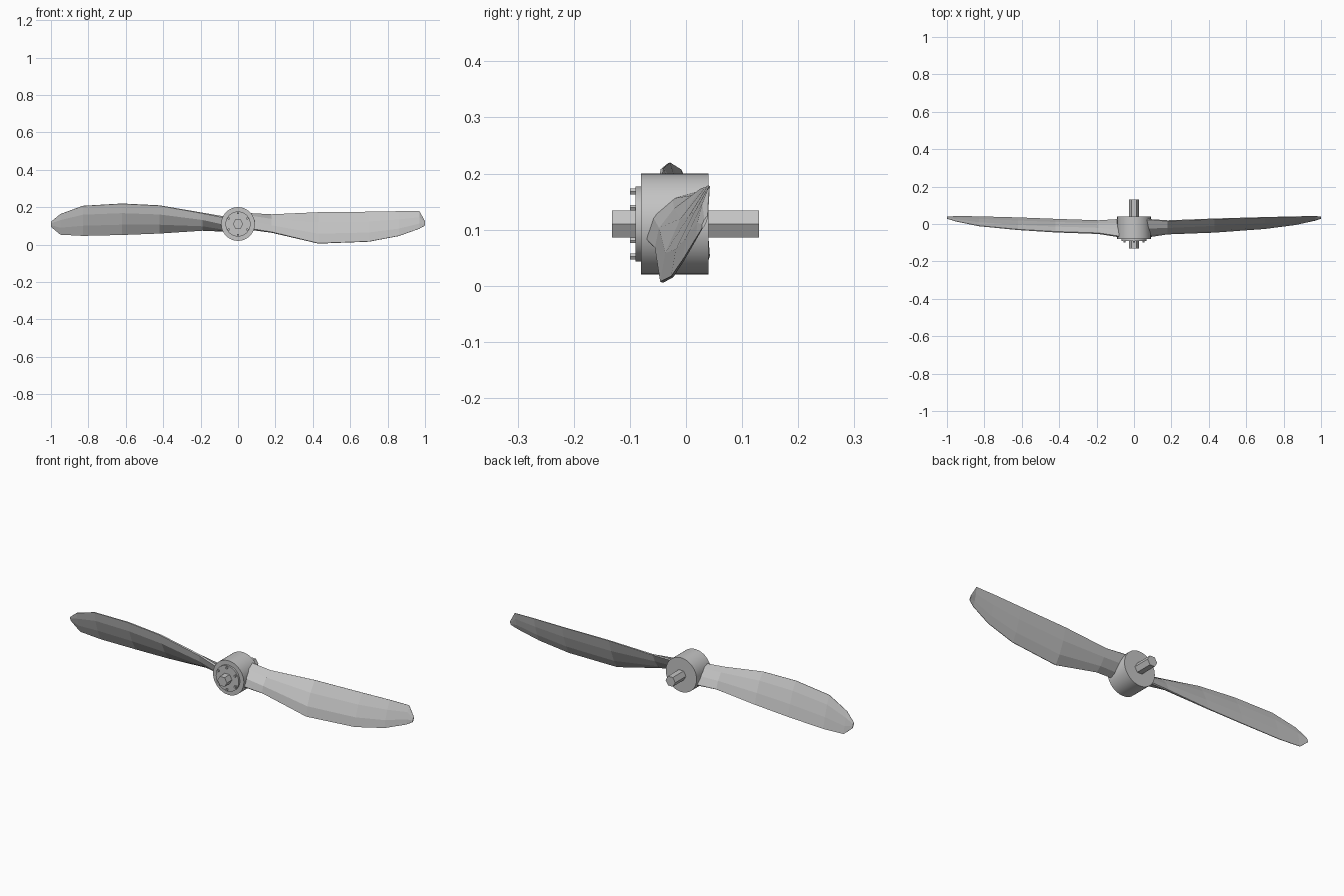
import bpy
import bmesh
import math
from mathutils import Vector, Matrix

cube = bpy.data.objects.get("Cube")
if cube:
    bpy.data.objects.remove(cube, do_unlink=True)

AXIS_Z = 0.11

metal = bpy.data.materials.new("grey metal")
metal.use_nodes = True
metal.diffuse_color = (0.55, 0.55, 0.55, 1)
metal.node_tree.nodes["Principled BSDF"].inputs["Base Color"].default_value = (0.55, 0.55, 0.55, 1)


def finish(name, bm):
    bmesh.ops.recalc_face_normals(bm, faces=bm.faces)
    mesh = bpy.data.meshes.new(name)
    bm.to_mesh(mesh)
    bm.free()
    mesh.materials.append(metal)
    obj = bpy.data.objects.new(name, mesh)
    bpy.context.collection.objects.link(obj)
    return obj


def cylinder(name, radius, y0, y1, sides, x=0, z=AXIS_Z, smooth=False):
    """Cylinder lying along y, with a corner pointing to +x."""
    bm = bmesh.new()
    bmesh.ops.create_cone(bm, cap_ends=True, segments=sides, radius1=radius,
                          radius2=radius, depth=abs(y1 - y0))
    # First corner of the primitive is on its own y, so turn it onto x
    turn = Matrix.Rotation(math.pi / 2, 4, 'X') @ Matrix.Rotation(math.pi / 2, 4, 'Z')
    place = Matrix.Translation((x, (y0 + y1) / 2, z))
    bmesh.ops.transform(bm, matrix=place @ turn, verts=bm.verts)
    obj = finish(name, bm)
    if smooth:
        bpy.ops.object.select_all(action='DESELECT')
        obj.select_set(True)
        bpy.context.view_layer.objects.active = obj
        bpy.ops.object.shade_smooth_by_angle()
    return obj


# Chord fraction and relative half thickness, from front edge to back edge
SECTION = [(0, 0.2), (0.28, 0.9), (0.65, 0.85), (1, 0.15)]


def blade(name, stations):
    """Loft of blunt lens sections: x, front edge (y, z), back edge (y, z), thickness."""
    bm = bmesh.new()
    rings = []
    for x, fy, fz, by, bz, thick in stations:
        front, back = Vector((x, fy, fz)), Vector((x, by, bz))
        chord = back - front
        normal = Vector((0, -abs(chord.z), math.copysign(chord.y, chord.z))).normalized()
        outer = [front + chord * f + normal * thick * 0.6 * h for f, h in SECTION]
        inner = [front + chord * f - normal * thick * 0.4 * h for f, h in SECTION]
        rings.append([bm.verts.new(p) for p in outer + inner[::-1]])
    for a, b in zip(rings, rings[1:]):
        for i in range(len(a)):
            j = (i + 1) % len(a)
            bm.faces.new((a[i], a[j], b[j], b[i]))
    bm.faces.new(rings[0])
    bm.faces.new(rings[-1])
    return finish(name, bm)


# Hub, front plate and hexagonal shaft
cylinder("hub", 0.09, -0.08, 0.04, 48, smooth=True)
cylinder("front_plate", 0.067, -0.09, -0.078, 48, smooth=True)
cylinder("shaft", 0.028, -0.132, 0.13, 6)

# Ring of bolts on the plate
for i in range(6):
    a = math.radians(30 + 60 * i)
    cylinder(f"bolt_{i + 1}", 0.006, -0.1, -0.088, 6,
             0.058 * math.cos(a), AXIS_Z + 0.058 * math.sin(a))

# Twisted blades
blade("left_blade", [
    (0.06, -0.070, 0.082, 0.026, 0.165, 0.050),
    (0.18, -0.052, 0.065, 0.018, 0.160, 0.036),
    (0.43, -0.043, 0.006, 0.028, 0.172, 0.028),
    (0.70, -0.024, 0.016, 0.036, 0.175, 0.022),
    (0.86, -0.004, 0.046, 0.040, 0.178, 0.016),
    (0.97, 0.019, 0.085, 0.042, 0.178, 0.010),
    (1.00, 0.029, 0.102, 0.039, 0.125, 0.006),
])
blade("right_blade", [
    (-0.06, -0.070, 0.145, 0.026, 0.072, 0.050),
    (-0.19, -0.050, 0.169, 0.018, 0.076, 0.036),
    (-0.42, -0.042, 0.209, 0.026, 0.060, 0.028),
    (-0.62, -0.030, 0.219, 0.034, 0.052, 0.022),
    (-0.83, -0.010, 0.207, 0.040, 0.047, 0.016),
    (-0.95, 0.014, 0.163, 0.042, 0.053, 0.010),
    (-1.00, 0.029, 0.122, 0.039, 0.095, 0.006),
])
